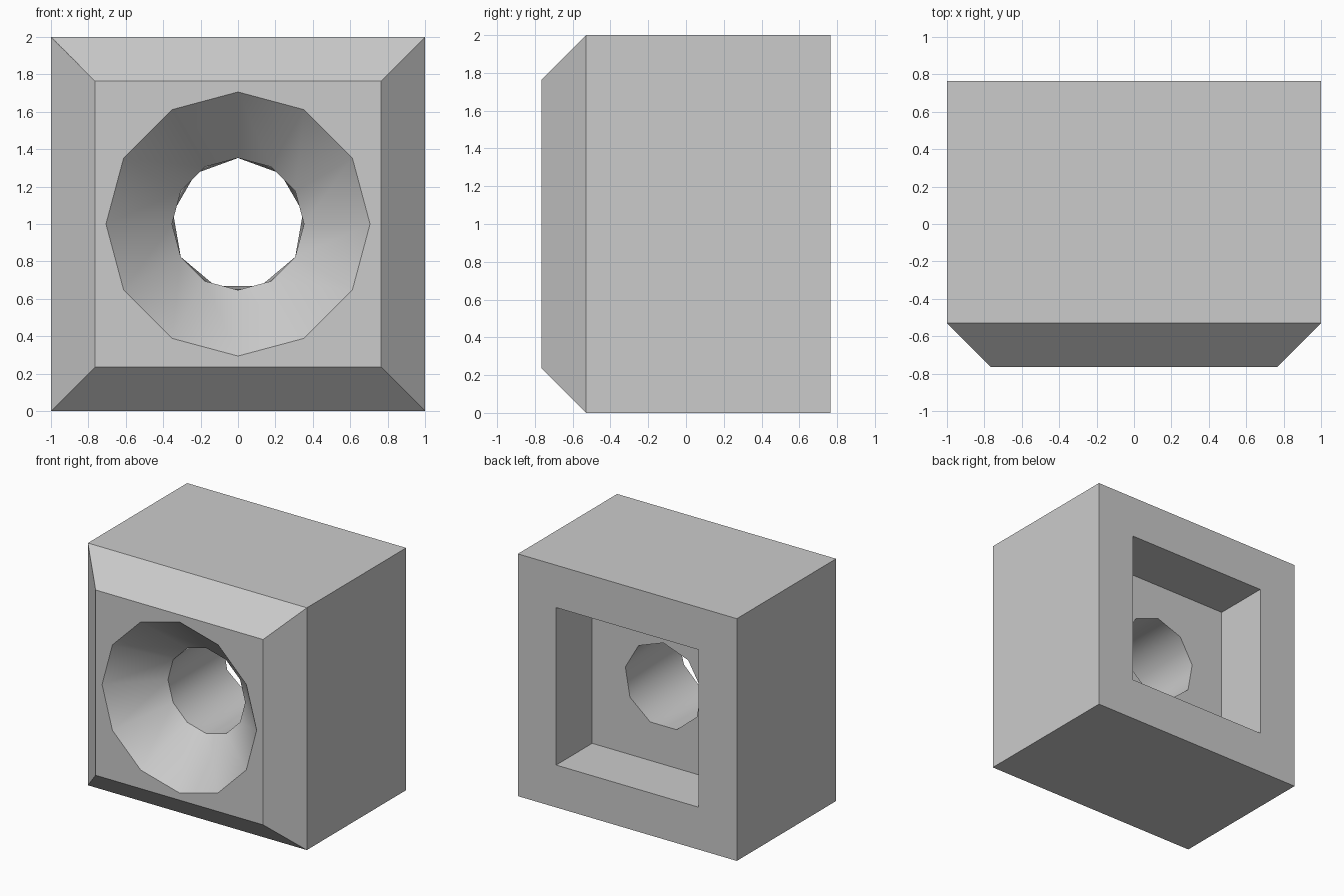
import bpy
import bmesh
from math import cos, sin, pi, radians, sqrt

cube = bpy.data.objects.get("Cube")
if cube:
    bpy.data.objects.remove(cube, do_unlink=True)

CENTRE_Z = 1.0


def square(half, y):
    """Square section of the block, given by its half width."""
    return 4, half * sqrt(2), y, pi / 4


def polygon(sides, radius, y):
    """Regular section with one corner pointing up."""
    return sides, radius, y, pi / 2


def nearest(section, angle):
    """Index of the section corner closest to an angle."""
    sides, _, _, phase = section
    return round((angle - phase) / (2 * pi / sides)) % sides


def add_ring(bm, section):
    sides, radius, y, phase = section
    ring = []
    for i in range(sides):
        a = phase + 2 * pi * i / sides
        ring.append(bm.verts.new((radius * cos(a), y, CENTRE_Z + radius * sin(a))))
    return ring


def join(bm, sec_a, ring_a, sec_b, ring_b):
    """Skin two rings: quads for equal counts, otherwise a triangle per edge."""
    if sec_a[0] == sec_b[0]:
        n = sec_a[0]
        for i in range(n):
            j = (i + 1) % n
            bm.faces.new((ring_a[i], ring_a[j], ring_b[j], ring_b[i]))
        return
    eps = 0.001
    for s, r, t, q, nudge in ((sec_a, ring_a, sec_b, ring_b, -eps),
                              (sec_b, ring_b, sec_a, ring_a, eps)):
        for i in range(s[0]):
            middle = s[3] + 2 * pi * (i + 0.5) / s[0]
            tip = q[nearest(t, middle + nudge)]
            bm.faces.new((r[i], r[(i + 1) % s[0]], tip))


# Sections in order: outer shell, rear recess, tunnel, front funnel
sections = [
    square(0.765, -0.765),        # front face edge
    square(1.0, -0.53),           # end of the bevel
    square(1.0, 0.765),           # back face edge
    square(0.65, 0.765),          # recess opening
    square(0.65, 0.295),          # recess floor
    polygon(9, 0.353, 0.295),     # rear tunnel mouth
    polygon(12, 0.353, -0.41),    # funnel throat
    polygon(12, 0.706, -0.765),   # funnel mouth
]

bm = bmesh.new()
rings = [add_ring(bm, s) for s in sections]
for k in range(len(sections)):
    m = (k + 1) % len(sections)
    join(bm, sections[k], rings[k], sections[m], rings[m])
bmesh.ops.recalc_face_normals(bm, faces=bm.faces)
mesh = bpy.data.meshes.new("funnel_block")
bm.to_mesh(mesh)
bm.free()

# Plain grey surface
grey = bpy.data.materials.new("light_grey")
grey.use_nodes = True
colour = (0.6, 0.6, 0.6, 1.0)
grey.diffuse_color = colour
grey.node_tree.nodes["Principled BSDF"].inputs["Base Color"].default_value = colour
mesh.materials.append(grey)

block = bpy.data.objects.new("funnel_block", mesh)
bpy.context.collection.objects.link(block)
bpy.ops.object.select_all(action="DESELECT")
block.select_set(True)
bpy.context.view_layer.objects.active = block
bpy.ops.object.shade_smooth_by_angle(angle=radians(30))
